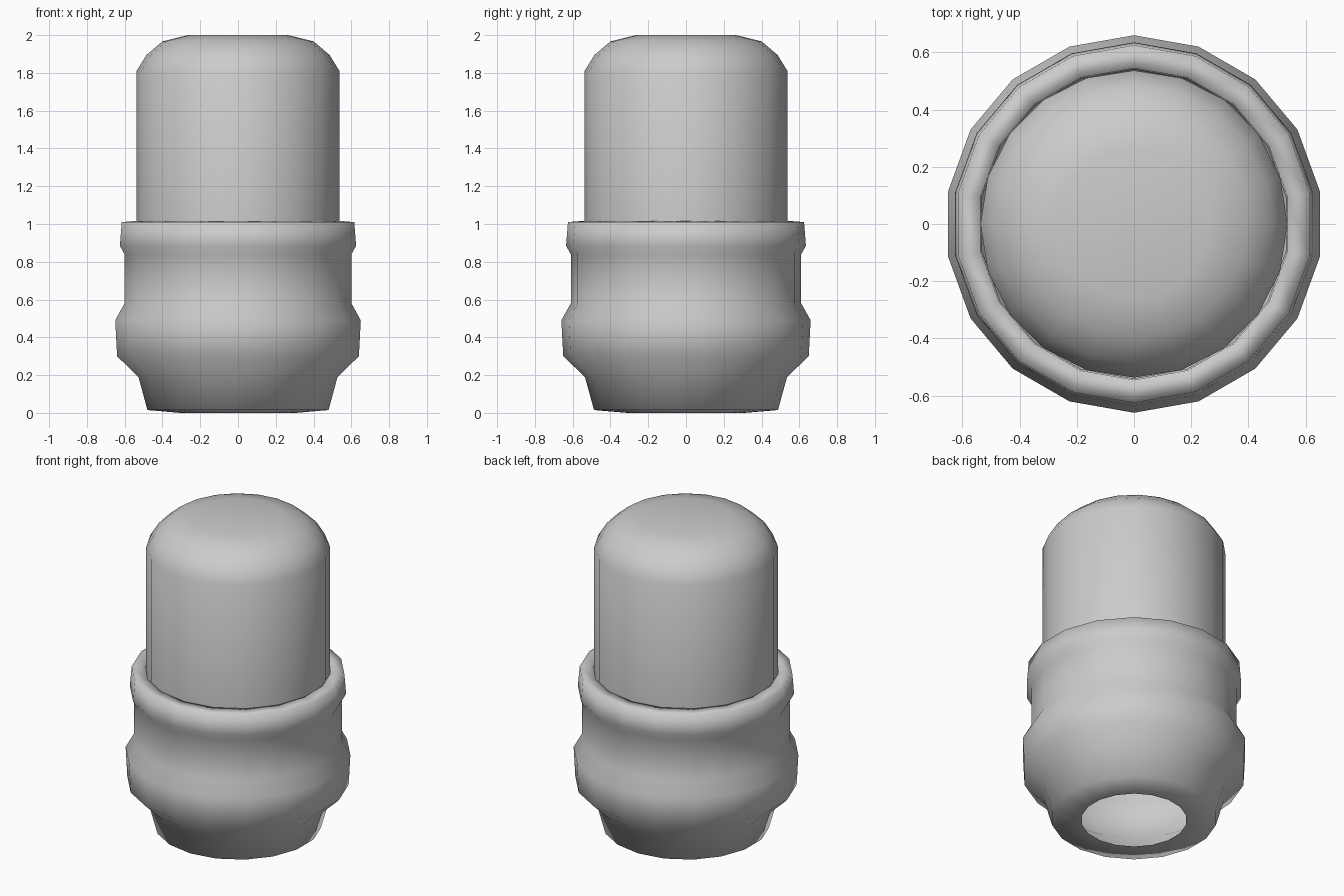
import bpy, bmesh, math

if "Cube" in bpy.data.objects:
    bpy.data.objects.remove(bpy.data.objects["Cube"])

grey = bpy.data.materials.new("plain_grey")
grey.diffuse_color = (0.6, 0.6, 0.6, 1)
grey.use_nodes = True
grey.node_tree.nodes["Principled BSDF"].inputs["Base Color"].default_value = grey.diffuse_color


def lathe(name, profile, sides, close_top=False):
    """Turn a (radius, height) profile, listed bottom to top, around z."""
    bm = bmesh.new()
    rings = []
    for r, z in profile:
        angles = [math.pi / 2 + math.tau * i / sides for i in range(sides)]
        rings.append([bm.verts.new((r * math.cos(a), r * math.sin(a), z)) for a in angles])
    for low, high in zip(rings, rings[1:]):
        for i in range(sides):
            j = (i + 1) % sides
            bm.faces.new((low[i], low[j], high[j], high[i]))
    if close_top:
        bm.faces.new(rings[-1])
    for f in bm.faces:
        f.smooth = True
    mesh = bpy.data.meshes.new(name)
    bm.to_mesh(mesh)
    bm.free()
    mesh.materials.append(grey)
    obj = bpy.data.objects.new(name, mesh)
    bpy.context.collection.objects.link(obj)
    return obj


# Bulged socket: open underneath, with a rolled collar turning in at the top
lathe("socket", [
    (0.31, 0.0), (0.487, 0.015), (0.535, 0.19), (0.65, 0.30), (0.66, 0.49),
    (0.61, 0.58), (0.61, 0.84), (0.635, 0.885), (0.625, 1.01),
    (0.545, 1.017), (0.54, 0.93),
], 18)

# Round-topped cylinder standing in the collar
lathe("domed_cap", [
    (0.537, 0.93), (0.537, 1.81), (0.485, 1.895), (0.40, 1.967), (0.265, 2.0),
], 20, close_top=True)
